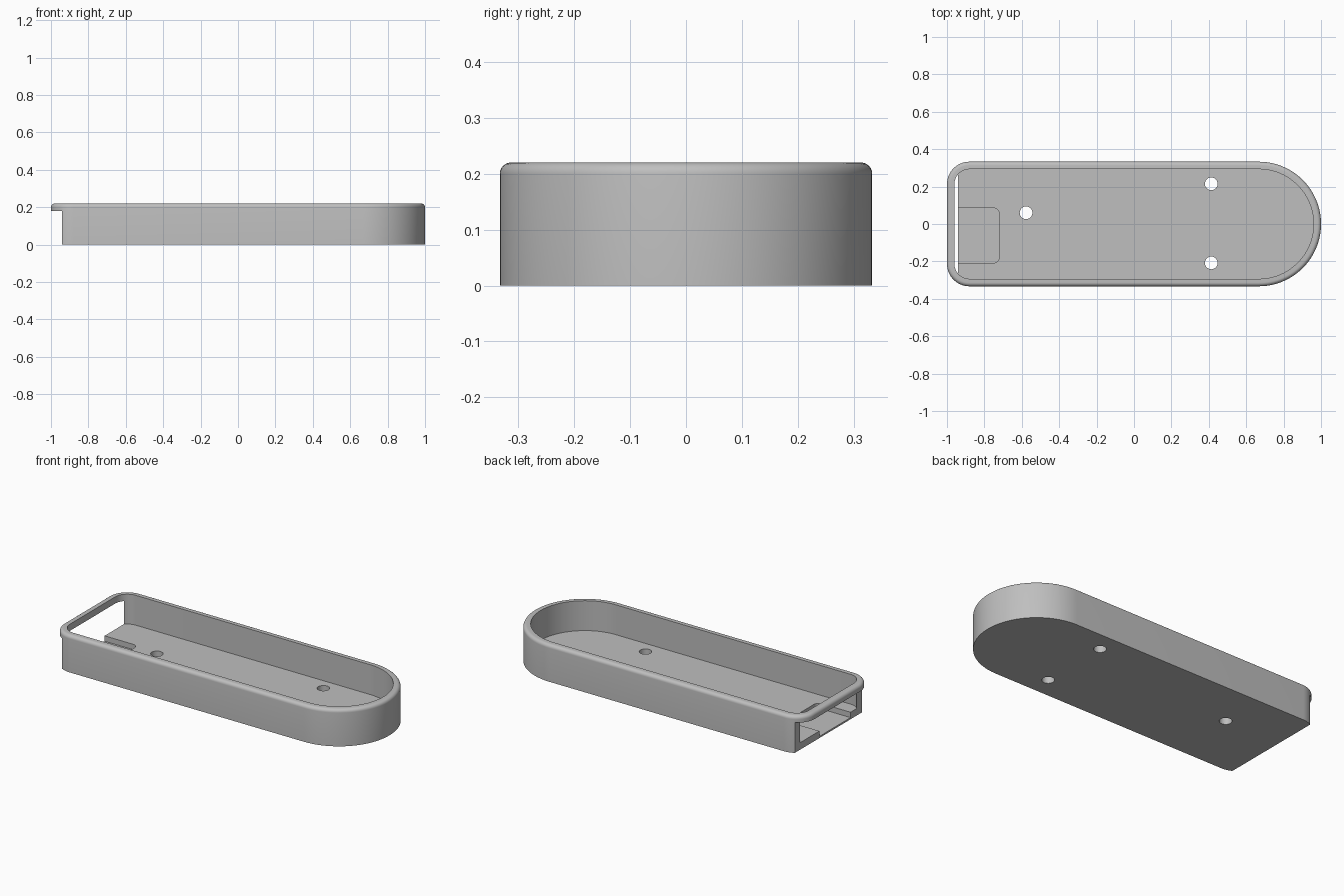
import bpy, bmesh, math

cube = bpy.data.objects.get("Cube")
if cube:
    bpy.data.objects.remove(cube, do_unlink=True)

# Overall sizes
HALF_W, HEIGHT, WALL, FLOOR = 0.333, 0.22, 0.04, 0.042
CORNER, RIM = 0.12, 0.02

grey = bpy.data.materials.new("plain grey")
grey.use_nodes = True
colour = (0.52, 0.52, 0.52, 1)
grey.diffuse_color = colour
grey.node_tree.nodes["Principled BSDF"].inputs["Base Color"].default_value = colour


def arc(cx, cy, r, start, end, steps):
    angles = [math.radians(start + (end - start) * i / steps) for i in range(steps + 1)]
    return [(cx + r * math.cos(a), cy + r * math.sin(a)) for a in angles]


def outline(inset):
    """Plan shape: round nose at +x, small rounded corners at -x."""
    r = CORNER - inset
    cx, cy = -1 + CORNER, HALF_W - CORNER
    return (arc(1 - HALF_W, 0, HALF_W - inset, -90, 90, 64)
            + arc(cx, cy, r, 90, 180, 16)
            + arc(cx, -cy, r, 180, 270, 16))


def loft(name, layers):
    """Skin a stack of (points, z) loops and cap both ends."""
    bm = bmesh.new()
    rings = [[bm.verts.new((x, y, z)) for x, y in pts] for pts, z in layers]
    for low, high in zip(rings, rings[1:]):
        for i in range(len(low)):
            j = (i + 1) % len(low)
            bm.faces.new((low[i], low[j], high[j], high[i]))
    bm.faces.new(rings[0][::-1])
    bm.faces.new(rings[-1])
    bmesh.ops.recalc_face_normals(bm, faces=bm.faces)
    mesh = bpy.data.meshes.new(name)
    bm.to_mesh(mesh)
    bm.free()
    obj = bpy.data.objects.new(name, mesh)
    bpy.context.collection.objects.link(obj)
    mesh.materials.append(grey)
    return obj


def cut(target, name, pts, bottom, top):
    """Subtract an upright prism from the target."""
    cutter = loft(name, [(pts, bottom), (pts, top)])
    cutter.hide_render = True
    mod = target.modifiers.new(name, 'BOOLEAN')
    mod.operation = 'DIFFERENCE'
    mod.solver = 'EXACT'
    mod.object = cutter
    bpy.ops.object.modifier_apply(modifier=mod.name)
    bpy.data.objects.remove(cutter, do_unlink=True)


# Hollow tray with a rounded outer rim
layers = [(outline(0), 0)]
for out, up in arc(0, 0, RIM, 0, 90, 6):
    layers.append((outline(RIM - out), HEIGHT - RIM + up))
layers += [(outline(WALL), HEIGHT), (outline(WALL), FLOOR)]
tray = loft("tray", layers)
for o in bpy.context.selected_objects:
    o.select_set(False)
bpy.context.view_layer.objects.active = tray
tray.select_set(True)

# Open end below the rim bar
cut(tray, "end_opening", [(-1.2, -0.5), (-0.94, -0.5), (-0.94, 0.5), (-1.2, 0.5)], -0.1, 0.18)

# Shallow recess in the floor at the open end
recess = ([(-1.1, -0.208)] + arc(-0.75, -0.178, 0.03, -90, 0, 8)
          + arc(-0.75, 0.055, 0.03, 0, 90, 8) + [(-1.1, 0.085)])
cut(tray, "floor_recess", recess, 0.01, 0.1)

# Three screw holes through the floor
for x, y in ((-0.577, 0.06), (0.413, 0.215), (0.413, -0.208)):
    cut(tray, "screw_hole", arc(x, y, 0.034, 0, 348.75, 31), -0.1, 0.1)

bpy.ops.object.shade_smooth_by_angle(angle=math.radians(30))
